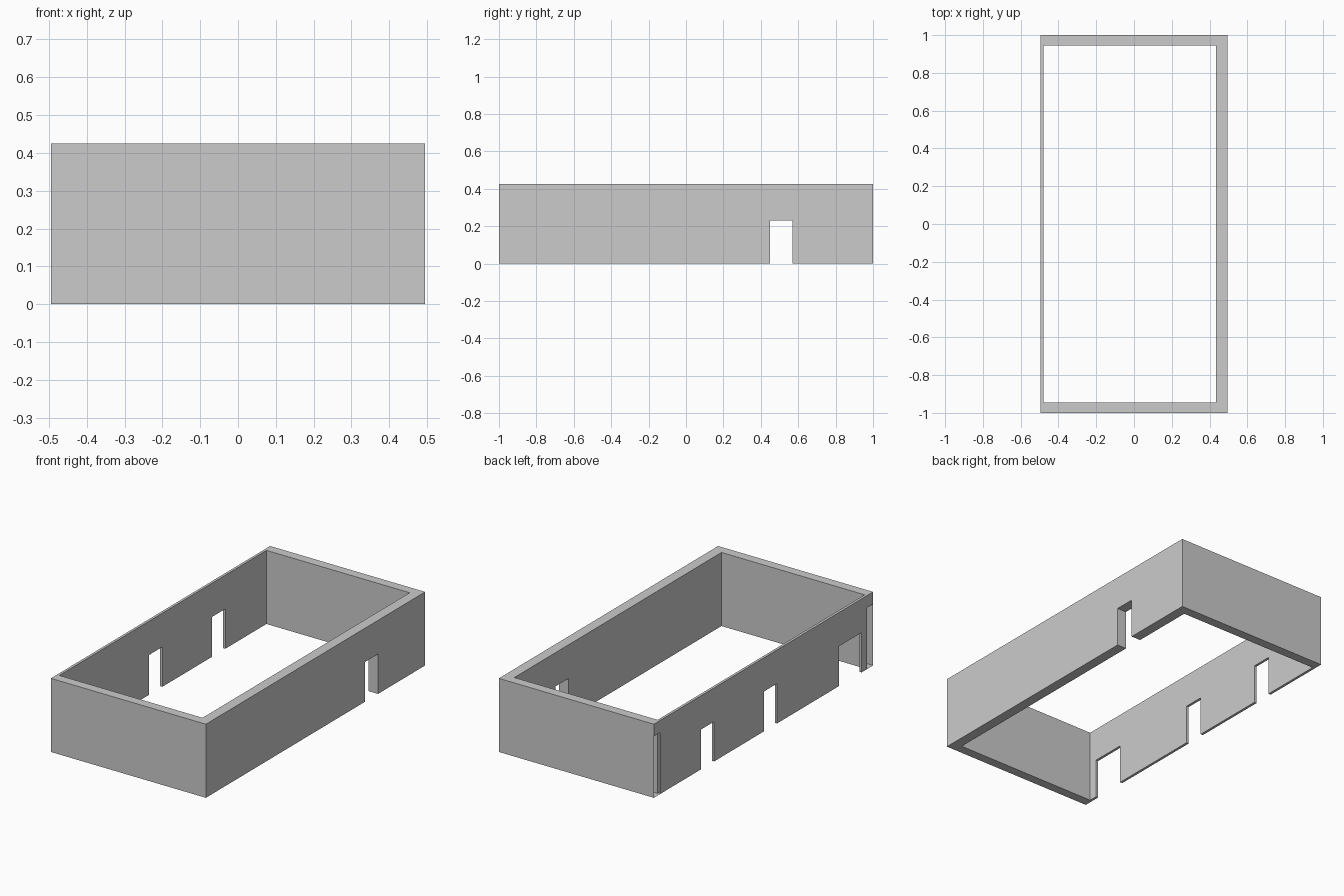
import bpy, bmesh, math
from mathutils import Vector

if "Cube" in bpy.data.objects:
    bpy.data.objects.remove(bpy.data.objects["Cube"])

# Grid lines of the wall plan: outer and inner faces, door edges, lintel heights
XS = [-0.495, -0.48, 0.435, 0.495]
YS = [-1, -0.945, -0.895, -0.69, -0.125, -0.005, 0.45, 0.57, 0.945, 1]
ZS = [0, 0.23, 0.355, 0.425]
AXES = (XS, YS, ZS)
SIZE = [len(a) - 1 for a in AXES]

LEFT_DOORS = (2, 4, 6)   # y-cells open in the thin left wall
RIGHT_DOORS = (6,)       # y-cell open in the thick right wall
END_CELLS = (0, 8)       # front and back walls


def solid(c):
    """True where the grid cell is filled by a wall."""
    if any(not 0 <= c[i] < SIZE[i] for i in range(3)):
        return False
    x, y, z = c
    if y in END_CELLS:
        return True
    if x == 0:
        return not (z == 0 and y in LEFT_DOORS)
    if x == 2:
        return not (z == 0 and y in RIGHT_DOORS)
    return False


def open_end(c, axis, step):
    """Hollow wall ends on the left side, below the top band."""
    return axis == 0 and step == -1 and c[0] == 0 and c[1] in END_CELLS and c[2] < 2


bm = bmesh.new()
# Skin every boundary between filled and empty cells
for x in range(SIZE[0]):
    for y in range(SIZE[1]):
        for z in range(SIZE[2]):
            c = (x, y, z)
            if not solid(c):
                continue
            for axis in range(3):
                for step in (-1, 1):
                    n = list(c)
                    n[axis] += step
                    if solid(n) or open_end(c, axis, step):
                        continue
                    u, v = (axis + 1) % 3, (axis + 2) % 3
                    quad = []
                    for du, dv in ((0, 0), (1, 0), (1, 1), (0, 1)):
                        k = list(c)
                        k[axis] += step > 0
                        k[u] += du
                        k[v] += dv
                        quad.append(bm.verts.new(Vector([AXES[i][k[i]] for i in range(3)])))
                    bm.faces.new(quad if step > 0 else quad[::-1])

# Weld and merge flat areas into clean faces
bmesh.ops.remove_doubles(bm, verts=bm.verts, dist=1e-4)
bmesh.ops.dissolve_limit(bm, angle_limit=math.radians(1), verts=bm.verts, edges=bm.edges)
bmesh.ops.triangulate(bm, faces=[f for f in bm.faces if len(f.verts) > 4])

mesh = bpy.data.meshes.new("building_walls")
bm.to_mesh(mesh)
bm.free()
walls = bpy.data.objects.new("building_walls", mesh)
bpy.context.collection.objects.link(walls)
